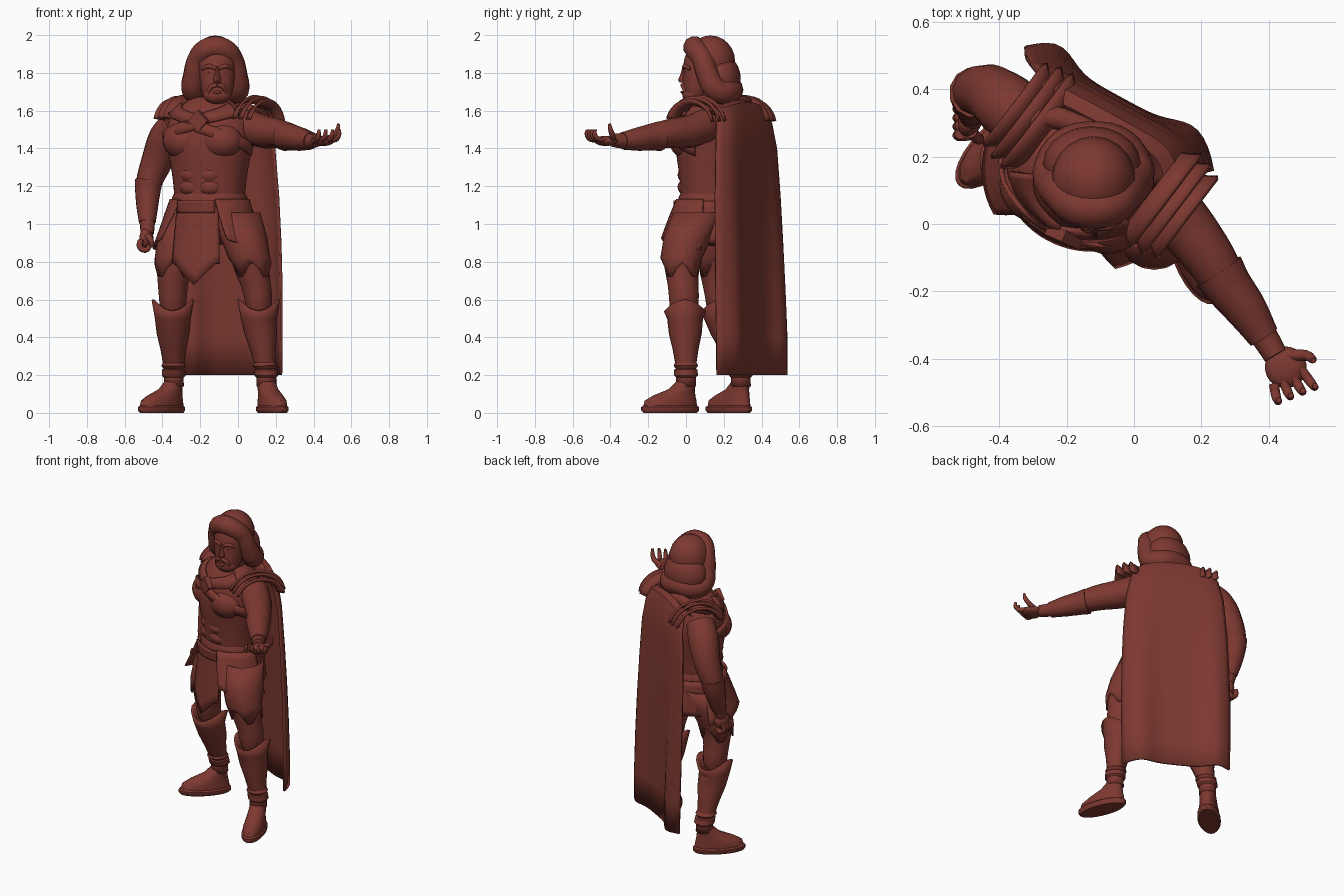
import bpy, bmesh, math
from math import sin, cos, pi, exp
from mathutils import Vector, Matrix

if "Cube" in bpy.data.objects:
    bpy.data.objects.remove(bpy.data.objects["Cube"])

clay = bpy.data.materials.new("red_brown")
clay.use_nodes = True
clay.diffuse_color = (0.205, 0.04, 0.03, 1)
clay.node_tree.nodes["Principled BSDF"].inputs["Base Color"].default_value = clay.diffuse_color

# Turned frames for the torso and the cape
BODY = Matrix.Translation((-0.15, 0.14, 0)) @ Matrix.Rotation(-0.42, 4, 'Z')
BACK = Matrix.Translation((-0.14, 0.23, 0)) @ Matrix.Rotation(-0.5, 4, 'Z')
WORLD = Matrix.Identity(4)


def finish(ob, thick=0, sub=0, angle=42):
    ob.data.materials.append(clay)
    if thick:
        m = ob.modifiers.new("Solid", 'SOLIDIFY')
        m.thickness, m.offset = thick, 0
    if sub:
        m = ob.modifiers.new("Smooth", 'SUBSURF')
        m.levels = m.render_levels = sub
    bpy.ops.object.select_all(action='DESELECT')
    ob.select_set(True)
    bpy.context.view_layer.objects.active = ob
    bpy.ops.object.shade_smooth_by_angle(angle=math.radians(angle))
    return ob


def from_bmesh(name, bm, **kw):
    bmesh.ops.recalc_face_normals(bm, faces=bm.faces)
    me = bpy.data.meshes.new(name)
    bm.to_mesh(me)
    bm.free()
    ob = bpy.data.objects.new(name, me)
    bpy.context.collection.objects.link(ob)
    return finish(ob, **kw)


def sheet(name, rows, closed=False, caps=False, **kw):
    """Skin a list of rows of points."""
    bm = bmesh.new()
    vs = [[bm.verts.new(p) for p in row] for row in rows]
    n = len(vs[0])
    for r, s in zip(vs, vs[1:]):
        for i in range(n if closed else n - 1):
            j = (i + 1) % n
            bm.faces.new((r[i], r[j], s[j], s[i]))
    if caps:
        bm.faces.new(vs[0])
        bm.faces.new(vs[-1])
    return from_bmesh(name, bm, **kw)


def loft(name, rings, frame=WORLD, seg=20, hem=0, points=2, caps=True, **kw):
    """Stack of ellipses (x, y, z, rx, ry); the last ring may have a wavy hem."""
    rows = []
    for k, (x, y, z, rx, ry) in enumerate(rings):
        w = hem if k == len(rings) - 1 else 0
        rows.append([frame @ Vector((x + rx * sin(t), y - ry * cos(t), z + w * cos(points * t)))
                     for t in (2 * pi * i / seg for i in range(seg))])
    return sheet(name, rows, True, caps, **kw)


def tube(name, pts, cyclic=False):
    """Round limb through points (x, y, z, radius)."""
    cu = bpy.data.curves.new(name, 'CURVE')
    cu.dimensions, cu.bevel_depth, cu.bevel_resolution = '3D', 1, 4
    cu.use_fill_caps, cu.resolution_u = True, 4
    sp = cu.splines.new('BEZIER')
    sp.bezier_points.add(len(pts) - 1)
    sp.use_cyclic_u = cyclic
    for b, p in zip(sp.bezier_points, pts):
        b.co, b.radius = p[:3], p[3]
        b.handle_left_type = b.handle_right_type = 'AUTO'
    ob = bpy.data.objects.new(name, cu)
    bpy.context.collection.objects.link(ob)
    bpy.ops.object.select_all(action='DESELECT')
    ob.select_set(True)
    bpy.context.view_layer.objects.active = ob
    bpy.ops.object.convert(target='MESH')
    return finish(bpy.context.object)


def ball(name, loc, size, frame=WORLD, rot=0):
    bm = bmesh.new()
    bmesh.ops.create_uvsphere(bm, u_segments=20, v_segments=12, radius=1)
    m = frame @ Matrix.Translation(loc) @ Matrix.Rotation(rot, 4, 'Z') @ Matrix.Diagonal((*size, 1))
    bmesh.ops.transform(bm, matrix=m, verts=bm.verts)
    return from_bmesh(name, bm)


# Torso: heights with half width and half depth
TORSO = [(0.88, .1, .1), (0.96, .17, .13), (1.1, .19, .16), (1.16, .195, .165), (1.27, .205, .17),
         (1.4, .235, .195), (1.5, .245, .185), (1.58, .22, .155), (1.64, .14, .11), (1.68, .08, .08)]
loft("torso", [(0, 0, z, a, b) for z, a, b in TORSO], BODY, seg=24, sub=1)


def on_torso(t, z, off=0.0):
    for (z0, a0, b0), (z1, a1, b1) in zip(TORSO, TORSO[1:]):
        if z <= z1:
            break
    f = max(0, (z - z0) / (z1 - z0))
    a, b = a0 + f * (a1 - a0) + off, b0 + f * (b1 - b0) + off
    return BODY @ Vector((a * sin(t), -b * cos(t), z))


for s in (-1, 1):
    ball("pectoral", (s * .1, -.09, 1.44), (.125, .102, .1), BODY)
    for z in (1.325, 1.26, 1.195):
        ball("abdominal", (s * .05, -.1, z), (.075, .073, .055), BODY)

# Chest wraps meeting at the clasp
for t0, z0, t1, z1 in ((-1.1, 1.61, 0, 1.55), (1.1, 1.61, 0, 1.55), (0, 1.52, 1.6, 1.39), (0, 1.53, -1.6, 1.43)):
    steps = [i / 10 for i in range(11)]
    sheet("chest_wrap", [[on_torso(t0 + (t1 - t0) * f, z0 + (z1 - z0) * f + h, .01) for f in steps]
                         for h in (-.03, .03)], thick=.014)
bm = bmesh.new()
bmesh.ops.create_cube(bm, size=1)
bmesh.ops.transform(bm, verts=bm.verts, matrix=BODY @ Matrix.Translation((.02, -.185, 1.545)) @
                    Matrix.Rotation(pi / 4, 4, 'Y') @ Matrix.Diagonal((.08, .035, .08, 1)))
from_bmesh("clasp", bm)


# Belt, hanging cloth and hip plates
def panel(name, t0, t1, top, hem, flare, off=.02, slant=0):
    rows = []
    for k in range(7):
        row = []
        for i in range(13):
            f = i / 12
            z = top + (hem(f) - top) * k / 6
            p = on_torso(t0 + (t1 - t0) * f + slant * (1 - f) * k / 6, 1.1, off + flare * k / 6)
            row.append((p.x, p.y, z))
        rows.append(row)
    return sheet(name, rows, thick=.014)


loft("belt", [(0, 0, z, .195 + r, .165 + r) for z, r in ((1.09, 0), (1.1, .01), (1.14, .01), (1.16, 0))], BODY, seg=28)
panel("buckle", -.5, .5, 1.125, lambda f: 1.06, -.005, .035)
panel("front_cloth", -.6, .6, 1.1, lambda f: .68 + .11 * min(1, abs(2 * f - 1) * 1.2), .03)
for s in (-1, 1):
    panel("hip_plate", s * .5, s * 1.8, 1.13, lambda f: .92 - .055 * min(1, 2 * f), .09, slant=s * .2)
    panel("rear_plate", s * 1.8, s * 3.1, 1.12, lambda f: .9, .02)

# Legs: centre and radii by height, then boots, cuffs and feet
LEGS = {
    "left": ([(0, .06, 1.06, .11, .12), (.03, .01, .93, .117, .12), (.06, -.025, .82, .103, .103),
              (.08, -.02, .72, .088, .085), (.11, -.01, .63, .075, .08), (.11, -.01, .5, .07, .08)],
             [(.15, 0, .2), (.11, -.005, .56)], (.35, -.94)),
    "right": ([(-.27, .21, 1.06, .11, .12), (-.3, .18, .93, .117, .12), (-.33, .16, .82, .103, .103),
               (-.345, .16, .72, .085, .085), (-.345, .18, .63, .075, .08), (-.345, .19, .5, .07, .08)],
              [(-.34, .29, .2), (-.345, .19, .56)], (-.72, -.7)),
}
BOOT = [(.14, .046), (.19, .046), (.2, .056), (.225, .056), (.232, .046), (.25, .058), (.265, .05),
        (.34, .062), (.42, .08), (.5, .088), (.57, .106)]
for side, (leg, (ankle, top), head) in LEGS.items():
    loft(side + "_leg", leg, sub=1)
    wrap = [(x, y, z, rx + .004, ry + .004) for x, y, z, rx, ry in leg[:3]]
    loft(side + "_thigh_wrap", wrap + [(leg[3][0], leg[3][1], .755, .094, .092)], hem=.04, points=4, caps=False, thick=.008)
    rings = []
    for z, r in BOOT:
        f = min(1, max(0, (z - .2) / .3))
        rings.append((ankle[0] + (top[0] - ankle[0]) * f, ankle[1] + (top[1] - ankle[1]) * f, z, r, r))
    loft(side + "_boot", rings, hem=-.03, points=2, caps=False, thick=.014, angle=30)
    ang = math.atan2(head[0], -head[1])
    frame = Matrix.Translation((ankle[0], ankle[1], 0)) @ Matrix.Rotation(ang, 4, 'Z')
    loft(side + "_sole", [(0, -.09, 0, .06, .15), (0, -.09, .012, .07, .162), (0, -.09, .03, .07, .162), (0, -.09, .038, .062, .152)], frame, seg=24)
    loft(side + "_foot", [(0, -.09, .03, .062, .152), (0, -.087, .065, .062, .145), (0, -.068, .09, .056, .12),
                          (0, -.025, .125, .052, .072), (0, 0, .17, .046, .048)], frame, seg=24)

# Arms and bracers
tube("left_arm", [(.05, .1, 1.52, .09), (.13, .02, 1.49, .088), (.21, -.08, 1.48, .078),
                  (.27, -.17, 1.465, .068), (.33, -.25, 1.45, .058), (.39, -.34, 1.44, .04), (.42, -.39, 1.445, .036)])
tube("left_bracer", [(.25, -.14, 1.465, .079), (.28, -.185, 1.46, .071), (.33, -.25, 1.45, .063), (.385, -.335, 1.44, .047)])
tube("right_arm", [(-.32, .3, 1.53, .09), (-.38, .355, 1.45, .096), (-.43, .39, 1.33, .084),
                   (-.475, .39, 1.2, .068), (-.48, .365, 1.1, .058), (-.48, .33, 1.0, .04), (-.48, .315, .95, .036)])
tube("right_bracer", [(-.472, .39, 1.23, .076), (-.477, .385, 1.18, .07), (-.48, .365, 1.1, .06), (-.48, .335, 1.01, .046)])

# Open left hand, palm up
ball("left_palm", (.45, -.425, 1.44), (.062, .062, .027), rot=-.5)
for i in range(4):
    x, y = .415 + .027 * i, -.475 + .014 * i
    tube("left_finger", [(x, y, 1.445, .015), (x + .006 + .007 * i, y - .035, 1.452, .014),
                         (x + .012 + .009 * i, y - .05, 1.475, .012), (x + .014 + .009 * i, y - .047, 1.5, .008)])
tube("left_thumb", [(.465, -.39, 1.445, .018), (.51, -.39, 1.47, .016), (.528, -.4, 1.5, .013), (.532, -.405, 1.53, .008)])

# Half closed right hand
ball("right_palm", (-.485, .31, .925), (.036, .052, .055), rot=-.3)
for i in range(4):
    y = .345 - .026 * i
    tube("right_finger", [(-.515, y, .915, .016), (-.52, y - .005, .88, .016), (-.49, y - .005, .862, .015), (-.465, y, .885, .012)])
tube("right_thumb", [(-.48, .27, .94, .017), (-.46, .25, .91, .015), (-.455, .255, .88, .011)])

# Layered shoulder bands, each leaning outward
for s, x, y in ((-1, -.285, .3), (1, .085, .07)):
    frame = Matrix.Translation((x, y, 1.515)) @ Matrix.Rotation(-.65, 4, 'Z')
    for u, r in ((-.04, .145), (.0, .14), (.04, .125)):
        rows = []
        for du, dr in ((0, -.012), (.025, .0), (.05, .018)):
            rows.append([frame @ Vector((s * (u + du), (r + dr) * 1.1 * sin(t), (r + dr) * cos(t)))
                         for t in (-1.25 + 2.6 * i / 14 for i in range(15))])
        sheet("shoulder_band", rows, thick=.014)

# Cape: nearly flat, with one fold swelling near each side towards the hem
rows = []
for z, v, w in ((1.61, .04, .2), (1.65, .08, .22), (1.64, .115, .24), (1.57, .142, .265), (1.4, .155, .295), (1.15, .16, .315),
                (.9, .165, .325), (.65, .168, .33), (.4, .17, .328), (.2, .17, .325)):
    row = []
    low = min(1, max(0, (1.4 - z) / 1.0))
    for i in range(29):
        k = -1 + i / 14
        fold = low * (.05 * exp(-((k + .76) / .25) ** 2) + .032 * exp(-((k - .68) / .25) ** 2))
        curl = .06 * k ** 6 if k > 0 else .02 * k ** 6
        droop = .04 * k * k if z > 1.55 else 0
        row.append(BACK @ Vector((.03 + k * w, v + fold - curl, z - droop)))
    rows.append(row)
sheet("cape", rows, thick=.014)
tube("cape_collar", [(-.33, .22, 1.59, .03), (-.29, .31, 1.63, .035), (-.14, .28, 1.64, .035), (-.05, .23, 1.63, .025)])

# Head, face and beard
HX = -.11
tube("neck", [(HX - .02, .14, 1.55, .08), (HX, .11, 1.72, .07)])
loft("head", [(HX, .045, 1.64, .035, .035), (HX, .05, 1.66, .07, .065), (HX, .055, 1.72, .09, .075), (HX, .06, 1.8, .094, .077),
              (HX, .07, 1.88, .1, .085), (HX, .09, 1.95, .07, .07)], sub=1)
ball("beard", (HX, .03, 1.685), (.075, .05, .05))
ball("lower_lip", (HX, -.018, 1.697), (.022, .012, .008))
loft("nose", [(HX, -.005, 1.75, .02, .03), (HX, -.012, 1.762, .022, .03), (HX, -.002, 1.8, .013, .025), (HX, .0, 1.835, .011, .018)], seg=10)
for s in (-1, 1):
    tube("brow", [(HX + s * .008, -.012, 1.822, .009), (HX + s * .04, -.005, 1.835, .013), (HX + s * .08, .025, 1.82, .009)])
    tube("moustache", [(HX, -.02, 1.735, .01), (HX + s * .03, -.014, 1.728, .013), (HX + s * .048, -.0, 1.69, .008)])
    ball("eye", (HX + s * .036, .0, 1.807), (.015, .01, .007))

# Hair: crown inside a thick roll
ball("hair_crown", (-.12, .13, 1.86), (.125, .13, .138))
ball("hair_back", (-.125, .18, 1.77), (.145, .11, .13))
half = [(.05, .055, 1.92, .06), (.09, .09, 1.87, .058), (.11, .115, 1.79, .06), (.115, .16, 1.71, .064), (.075, .22, 1.7, .066)]
loop = [(0, .045, 1.935, .06)] + half + [(0, .238, 1.71, .066)] + [(-x, y, z, r) for x, y, z, r in reversed(half)]
tube("hair_roll", [(-.12 + x, y, z, r) for x, y, z, r in loop], cyclic=True)
